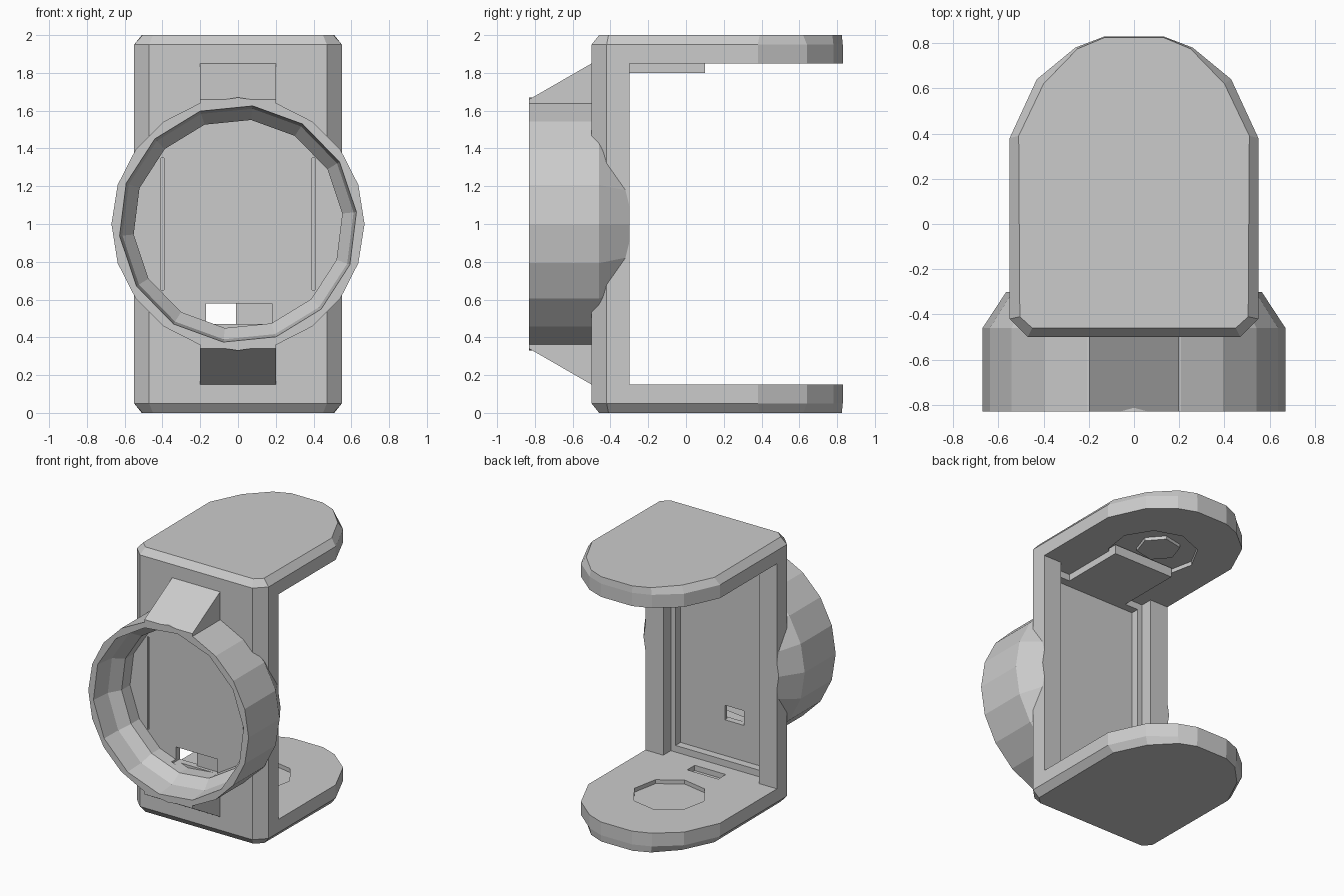
import bpy, bmesh, math
from mathutils import Vector

if "Cube" in bpy.data.objects:
    bpy.data.objects.remove(bpy.data.objects["Cube"])


def loft(name, rings):
    """Solid through a series of equal-length point rings, capped at both ends."""
    bm = bmesh.new()
    loops = [[bm.verts.new(p) for p in r] for r in rings]
    n = len(loops[0])
    for a, b in zip(loops, loops[1:]):
        for i in range(n):
            j = (i + 1) % n
            bm.faces.new((a[i], a[j], b[j], b[i]))
    bm.faces.new(loops[0])
    bm.faces.new(loops[-1])
    bmesh.ops.recalc_face_normals(bm, faces=bm.faces)
    me = bpy.data.meshes.new(name)
    bm.to_mesh(me)
    bm.free()
    ob = bpy.data.objects.new(name, me)
    bpy.context.collection.objects.link(ob)
    return ob


def box(name, x0, x1, y0, y1, z0, z1):
    return loft(name, [[(x0, y0, z), (x1, y0, z), (x1, y1, z), (x0, y1, z)] for z in (z0, z1)])


def lathe_y(name, profile, n, turn=0.0):
    """Round solid about the y axis at z = 1, from (radius, y) pairs."""
    ang = [2 * math.pi * i / n + turn for i in range(n)]
    return loft(name, [[(r * math.cos(a), y, 1 + r * math.sin(a)) for a in ang] for r, y in profile])


def disc(name, r, y, z0, z1, n):
    ang = [2 * math.pi * i / n + 0.2 for i in range(n)]
    return loft(name, [[(r * math.cos(a), y + r * math.sin(a), z) for a in ang] for z in (z0, z1)])


def combine(target, other, op):
    m = target.modifiers.new(op.lower(), 'BOOLEAN')
    m.operation, m.solver, m.object = op, 'EXACT', other
    other.hide_render = True
    bpy.context.view_layer.objects.active = target
    bpy.ops.object.modifier_apply(modifier=m.name)
    bpy.data.objects.remove(other)


# Outer D-shaped block with chamfered top and bottom edges
half = [(0.47, -0.5), (0.55, -0.42), (0.55, 0.38), (0.43, 0.64), (0.26, 0.78), (0.13, 0.83)]
inset = [(0.45, -0.46), (0.505, -0.41), (0.51, 0.39), (0.40, 0.62), (0.25, 0.775), (0.13, 0.825)]


def outline(pts, z):
    return [(x, y, z) for x, y in pts] + [(-x, y, z) for x, y in reversed(pts)]


body = loft("bracket_body", [outline(inset, 0), outline(half, 0.05),
                             outline(half, 1.95), outline(inset, 2)])

# Round front housing, tapering back into the wall
combine(body, lathe_y("housing_solid", [(0.67, -0.83), (0.67, -0.46), (0.565, -0.3), (0.54, -0.26)], 20), 'UNION')

# Sloping braces above and below the housing
for s in (1, -1):
    prof = [(-0.83, 0.66), (-0.5, 0.85), (-0.45, 0.85), (-0.45, 0.5), (-0.83, 0.5)]
    combine(body, loft("brace_solid", [[(x, y, 1 + s * z) for y, z in prof] for x in (-0.2, 0.2)]), 'UNION')

# Open space between the plates, then the stepped channel in the back wall
combine(body, box("cavity", -1, 1, -0.3, 1, 0.15, 1.85), 'DIFFERENCE')
combine(body, box("channel", -0.40, 0.40, -0.39, -0.2, 0.15, 1.85), 'DIFFERENCE')
combine(body, box("panel_recess", -0.36, 0.36, -0.45, -0.2, 0.20, 1.80), 'DIFFERENCE')

# Housing bore with a tapered lip
combine(body, lathe_y("bore", [(0.645, -0.87), (0.63, -0.83), (0.615, -0.68), (0.555, -0.6), (0.555, -0.5)], 14, 0.1),
        'DIFFERENCE')
for s in (1, -1):
    combine(body, box("groove", s * 0.40 - 0.007, s * 0.40 + 0.007, -0.55, -0.485, 0.65, 1.35), 'DIFFERENCE')

# Small opening through the panel
combine(body, box("opening", -0.17, -0.01, -0.55, -0.4, 0.47, 0.58), 'DIFFERENCE')
combine(body, box("opening_pocket", -0.02, 0.18, -0.55, -0.475, 0.47, 0.58), 'DIFFERENCE')

# Shallow pockets in the inner faces of both plates
combine(body, disc("lower_pocket", 0.26, 0.2, 0.12, 0.3, 8), 'DIFFERENCE')
combine(body, box("lower_slot", -0.13, 0.13, -0.29, -0.2, 0.11, 0.3), 'DIFFERENCE')
combine(body, disc("upper_pocket", 0.31, 0.2, 1.7, 1.88, 9), 'DIFFERENCE')

# Raised pads under the top plate
box("contact_block", -0.25, 0.25, -0.46, 0.1, 1.80, 1.87)
disc("contact_button", 0.15, 0.26, 1.855, 1.89, 6)
